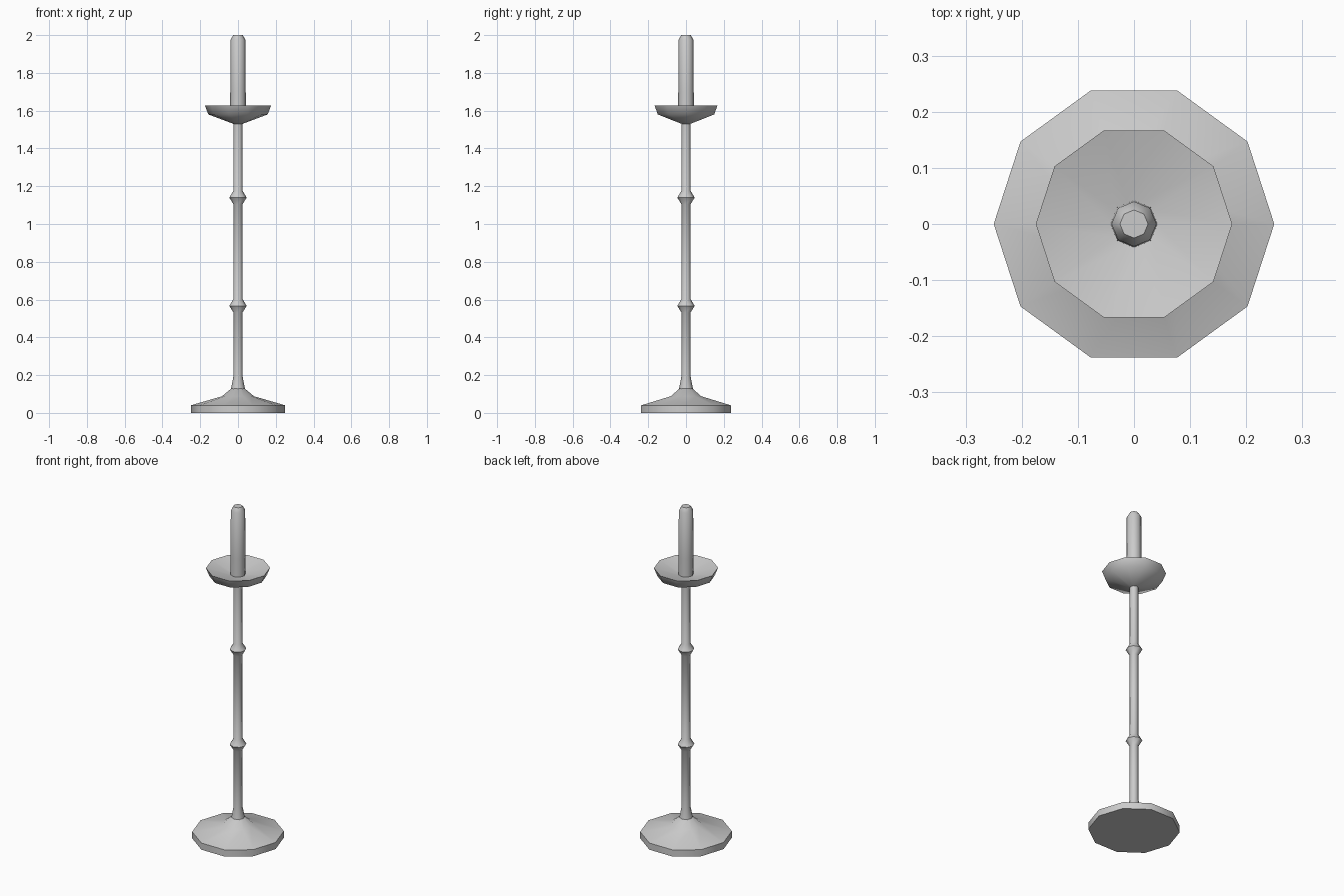
import bpy
import bmesh
import math

if "Cube" in bpy.data.objects:
    bpy.data.objects.remove(bpy.data.objects["Cube"])

metal = bpy.data.materials.new("plain_grey")
metal.diffuse_color = (0.6, 0.6, 0.6, 1)
metal.use_nodes = True
metal.node_tree.nodes["Principled BSDF"].inputs["Base Color"].default_value = metal.diffuse_color


def lathe(name, profile, sides, smooth_angle=50):
    """Revolve (radius, z) points around z; radius 0 makes a pole point."""
    bm = bmesh.new()
    rings = []
    for r, z in profile:
        if r == 0:
            rings.append([bm.verts.new((0, 0, z))] * sides)
        else:
            rings.append([bm.verts.new((r * math.cos(math.tau * i / sides),
                                        r * math.sin(math.tau * i / sides), z))
                          for i in range(sides)])
    for a, b in zip(rings, rings[1:]):
        for i in range(sides):
            j = (i + 1) % sides
            corners = list(dict.fromkeys((a[i], a[j], b[j], b[i])))
            bm.faces.new(corners)
    # close open ends with flat caps
    for ring, (r, z) in ((rings[0], profile[0]), (rings[-1], profile[-1])):
        if r > 0:
            bm.faces.new(ring)
    bmesh.ops.recalc_face_normals(bm, faces=bm.faces)
    mesh = bpy.data.meshes.new(name)
    bm.to_mesh(mesh)
    bm.free()
    mesh.materials.append(metal)
    obj = bpy.data.objects.new(name, mesh)
    bpy.context.collection.objects.link(obj)
    bpy.ops.object.select_all(action='DESELECT')
    obj.select_set(True)
    bpy.context.view_layer.objects.active = obj
    bpy.ops.object.shade_smooth_by_angle(angle=math.radians(smooth_angle))
    return obj


# Wide foot, sweeping up to the stem
lathe("base", [(0.25, 0), (0.25, 0.04), (0.085, 0.088), (0.037, 0.128)], 10)

# Stem with a flared collar and two ring knobs
stem = [(0.037, 0.127), (0.025, 0.19)]
for z in (0.567, 1.14):
    stem += [(0.024, z - 0.036), (0.046, z), (0.024, z + 0.036)]
stem.append((0.024, 1.54))
lathe("stem", stem, 8)

# Hollow drip dish
lathe("drip_dish", [(0, 1.528), (0.024, 1.53), (0.157, 1.58), (0.175, 1.627),
                    (0.042, 1.59), (0, 1.585)], 10)

# Candle with a bevelled tip
lathe("candle", [(0.042, 1.58), (0.041, 1.70), (0.04, 1.975), (0.025, 2.0)], 8)
